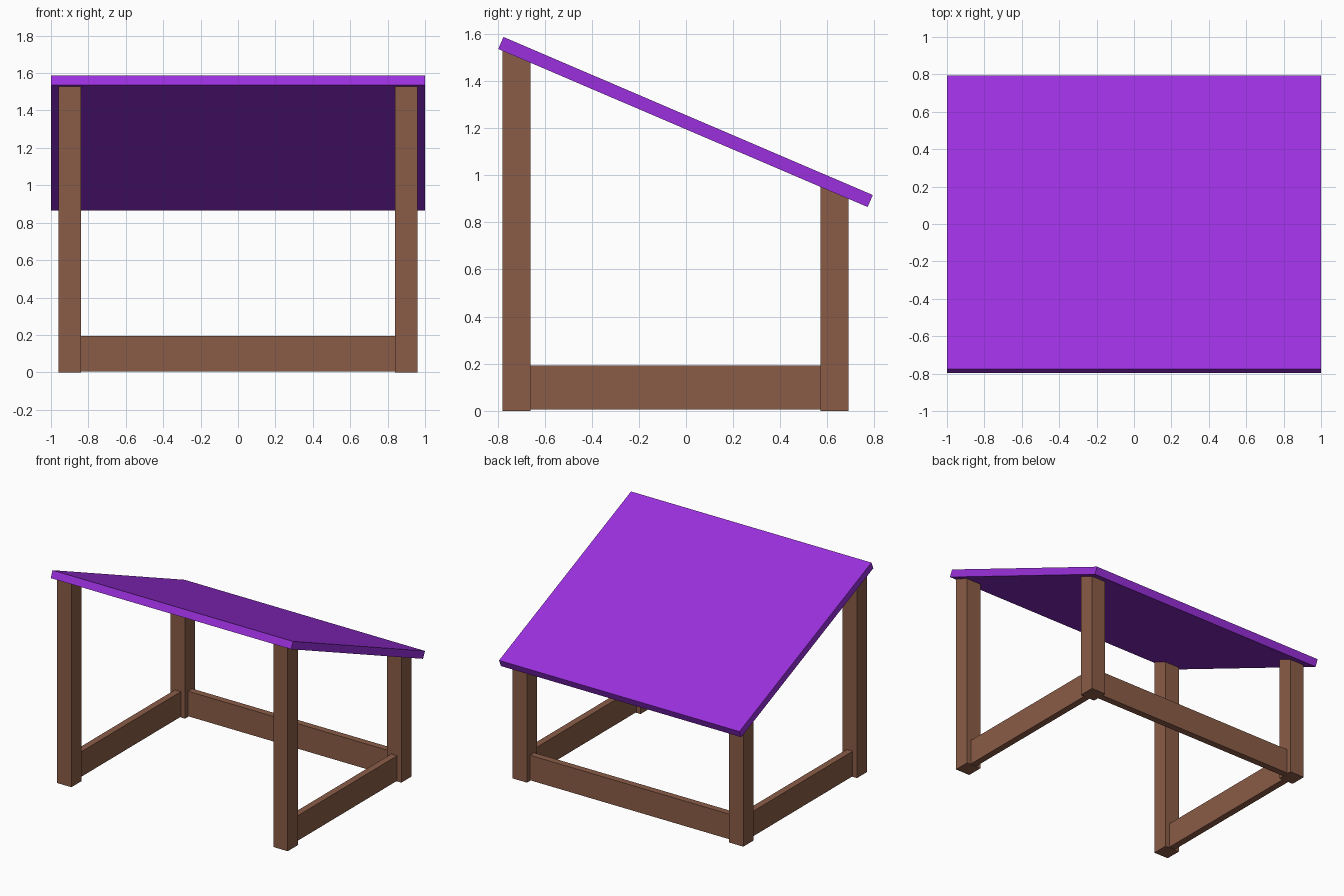
import bpy
import bmesh
from mathutils import Vector

if "Cube" in bpy.data.objects:
    bpy.data.objects.remove(bpy.data.objects["Cube"])


def make_material(name, srgb):
    linear = [((c / 255 + 0.055) / 1.055) ** 2.4 for c in srgb]
    mat = bpy.data.materials.new(name)
    mat.diffuse_color = (*linear, 1.0)
    mat.use_nodes = True
    mat.node_tree.nodes["Principled BSDF"].inputs["Base Color"].default_value = mat.diffuse_color
    return mat


wood = make_material("brown wood", (138, 92, 71))
purple = make_material("purple roof", (155, 48, 222))

# Roof side profile in (y, z): two upper corners, two lower corners
ROOF = [(-0.775, 1.587), (0.793, 0.916), (0.771, 0.865), (-0.797, 1.536)]
ROOF_NORMAL = Vector((0, 0.671, 1.568)).normalized()
ROOF_UNDERSIDE = Vector((0, *ROOF[3]))


def extrude_profile(name, profile, x0, x1, mat):
    """Extrude a (y, z) outline along x."""
    bm = bmesh.new()
    face = bm.faces.new([bm.verts.new((x0, y, z)) for y, z in profile])
    out = bmesh.ops.extrude_face_region(bm, geom=[face])
    verts = [v for v in out["geom"] if isinstance(v, bmesh.types.BMVert)]
    bmesh.ops.translate(bm, verts=verts, vec=(x1 - x0, 0, 0))
    bmesh.ops.recalc_face_normals(bm, faces=bm.faces)
    mesh = bpy.data.meshes.new(name)
    bm.to_mesh(mesh)
    bm.free()
    mesh.materials.append(mat)
    obj = bpy.data.objects.new(name, mesh)
    bpy.context.collection.objects.link(obj)
    return obj


def underside(y):
    """Height of the roof underside at y."""
    return ROOF_UNDERSIDE.z - (y - ROOF_UNDERSIDE.y) * ROOF_NORMAL.y / ROOF_NORMAL.z


def box_profile(y0, y1, z0, z1):
    return [(y0, z0), (y1, z0), (y1, z1), (y0, z1)]


# Sloping roof panel
extrude_profile("roof", ROOF, -1.0, 1.0, purple)

INNER, OUTER = 0.84, 0.96
FRONT, BACK = (-0.78, -0.66), (0.57, 0.69)
INSET, RAIL_TOP = 0.035, 0.193

for side, s in (("left", -1), ("right", 1)):
    # Posts with tops cut to the roof slope
    for end, (y0, y1) in (("front", FRONT), ("back", BACK)):
        profile = [(y0, 0), (y1, 0), (y1, underside(y1)), (y0, underside(y0))]
        extrude_profile(f"{end}_{side}_post", profile, s * INNER, s * OUTER, wood)
    # Side rail between front and back posts
    extrude_profile(f"{side}_rail", box_profile(FRONT[1], BACK[0], 0.005, RAIL_TOP),
                    s * (INNER + INSET), s * (OUTER - INSET), wood)

# Back rail between the back posts; the front stays open
extrude_profile("back_rail", box_profile(BACK[0] + INSET, BACK[1] - INSET, 0.005, RAIL_TOP),
                -INNER, INNER, wood)
